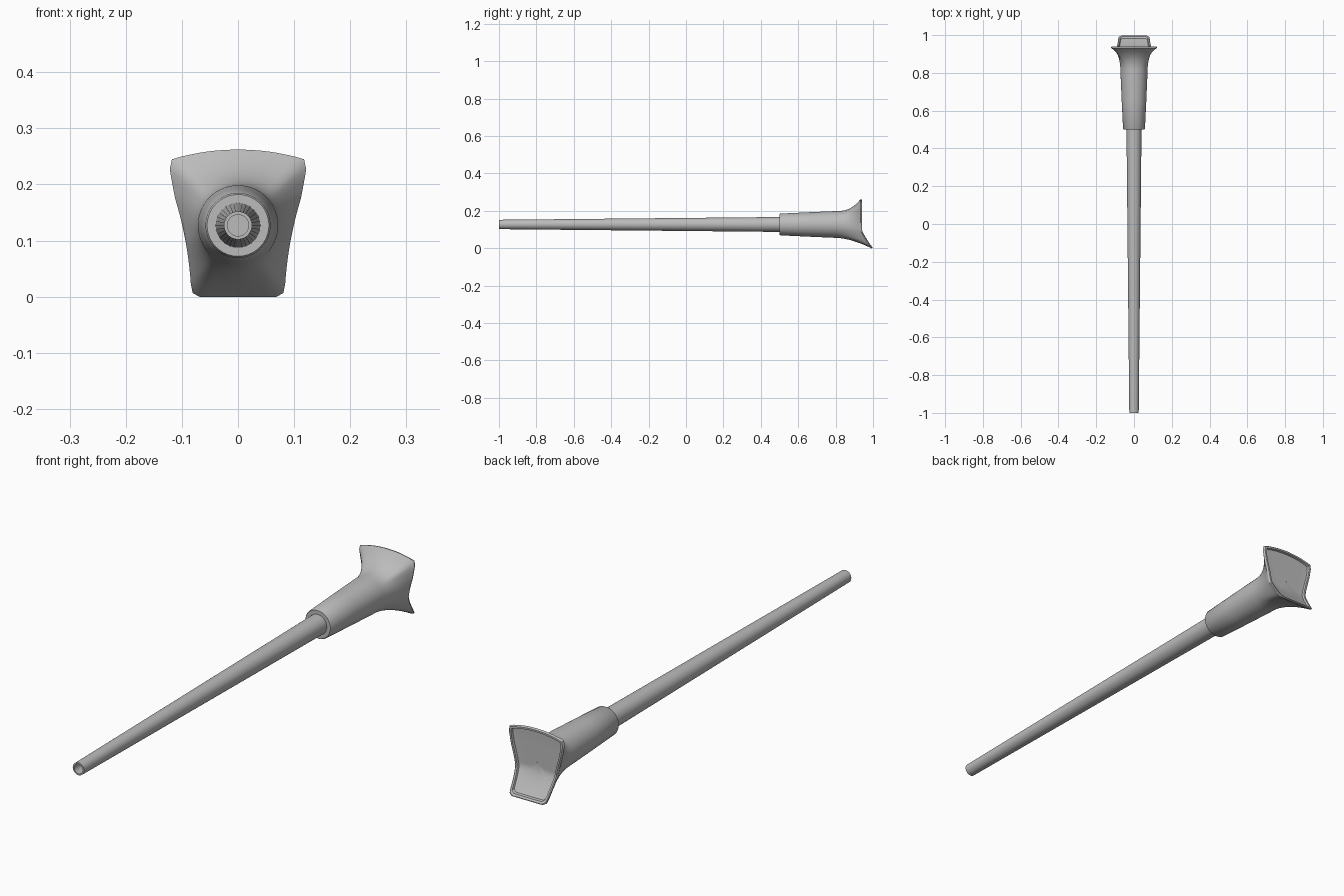
import bpy, bmesh, math

if "Cube" in bpy.data.objects:
    bpy.data.objects.remove(bpy.data.objects["Cube"])

AXIS_Z = 0.127   # height of the long axis
N = 64           # points around the nozzle

grey = bpy.data.materials.new("plain grey")
grey.diffuse_color = (0.5, 0.5, 0.5, 1)
grey.use_nodes = True
grey.node_tree.nodes["Principled BSDF"].inputs["Base Color"].default_value = grey.diffuse_color


def loft(name, rings, close_ends=True, loop=False):
    """Skin a list of equal-length rings of points."""
    bm = bmesh.new()
    rows = [[bm.verts.new(p) for p in ring] for ring in rings]
    pairs = list(zip(rows, rows[1:]))
    if loop:
        pairs.append((rows[-1], rows[0]))
    for a, b in pairs:
        n = len(a)
        for i in range(n):
            j = (i + 1) % n
            bm.faces.new((a[i], a[j], b[j], b[i]))
    if close_ends:
        bm.faces.new(rows[0])
        bm.faces.new(rows[-1])
    bmesh.ops.recalc_face_normals(bm, faces=bm.faces)
    mesh = bpy.data.meshes.new(name)
    bm.to_mesh(mesh)
    bm.free()
    ob = bpy.data.objects.new(name, mesh)
    bpy.context.collection.objects.link(ob)
    mesh.materials.append(grey)
    bpy.ops.object.select_all(action='DESELECT')
    ob.select_set(True)
    bpy.context.view_layer.objects.active = ob
    bpy.ops.object.shade_smooth_by_angle(angle=math.radians(35))
    return ob


def circle(r, y, n):
    return [(r * math.cos(2 * math.pi * i / n), y,
             AXIS_Z + r * math.sin(2 * math.pi * i / n)) for i in range(n)]


# Mouth outline: edge normals and distances, blended into rounded corners
EDGES = [(0, 1, 0.136), (0.243, 0.970, 0.144), (-0.243, 0.970, 0.144),
         (0.984, -0.178, 0.102), (-0.984, -0.178, 0.102), (0, -1, 0.1275)]


def mouth(angle, inset=0.0):
    c, s, p = math.cos(angle), math.sin(angle), 26
    total = sum(max(0, (c * nx + s * nz) / (h - inset)) ** p for nx, nz, h in EDGES)
    r = total ** (-1 / p)
    x, z = r * c, r * s
    x -= math.copysign(0.005, x) * max(0, 1 - ((z + 0.03) / 0.08) ** 2) * min(1, abs(x) / 0.08)
    return x, z


def mouth_y(z):
    """The mouth is upright above and its lower lip bends backwards."""
    t = max(0.0, -0.03 - z) / 0.097
    return 0.941 + 0.059 * t ** 1.2


# Outline angles, a little denser toward the corners
angles = [2 * math.pi * i / N for i in range(N)]

# Hollow tapered tube
loft("tube", [circle(0.025, -1.0, 32), circle(0.040, 0.52, 32)], False)
loft("tube_bore", [circle(0.025, -1.0, 32), circle(0.019, -1.0, 32),
                   circle(0.019, -0.75, 32), circle(0.0005, -0.75, 32)], False)

# Sleeve, flaring from a circle into the mouth outline
rings = [circle(0.035, 0.5, N), circle(0.055, 0.5, N), circle(0.058, 0.505, N),
         circle(0.065, 0.65, N), circle(0.0715, 0.80, N)]
STEPS = 12
for k in range(1, STEPS + 1):
    s = k / STEPS
    ring = []
    for a in angles:
        mx, mz = mouth(a)
        f = s ** (2.2 + 0.5 * math.sin(a))
        cx, cz = 0.0715 * math.cos(a), 0.0715 * math.sin(a)
        ring.append((cx + (mx - cx) * f, 0.80 + s * (mouth_y(mz) - 0.008 - 0.80),
                     AXIS_Z + cz + (mz - cz) * f))
    rings.append(ring)

# Rim and shallow recessed mouth face
for inset, scale, depth in [(0.001, 1, 0.003), (0.004, 1, 0.0), (0.011, 1, 0.0),
                            (0.013, 1, 0.009), (0.013, 0.8, 0.010), (0.013, 0.6, 0.010),
                            (0.013, 0.4, 0.010), (0.013, 0.2, 0.010), (0.013, 0.01, 0.010)]:
    ring = []
    for a in angles:
        x, z = mouth(a, inset)
        ring.append((x * scale, mouth_y(z * scale) - depth, AXIS_Z + z * scale))
    rings.append(ring)
loft("nozzle", rings, False)
